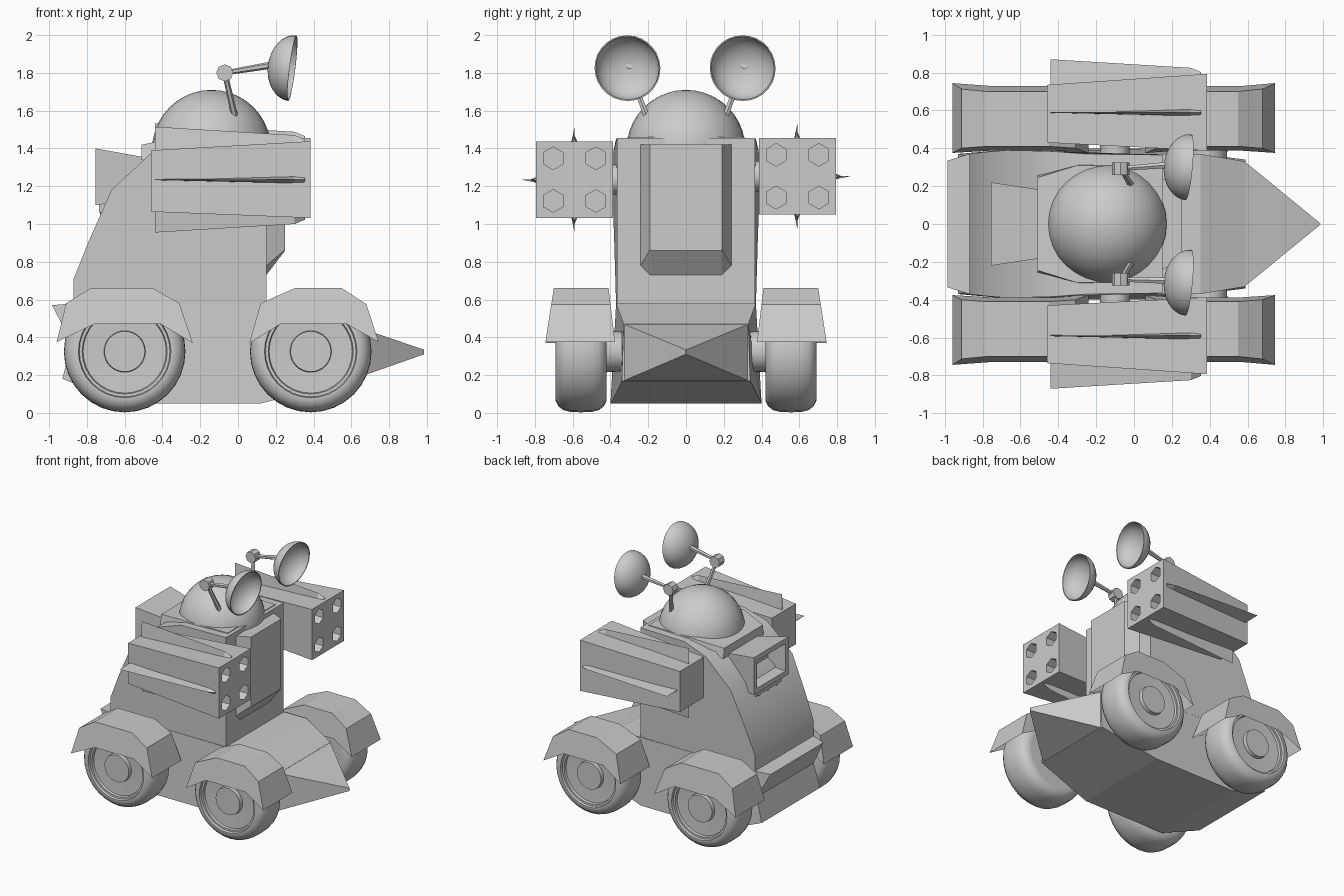
import bpy, bmesh, math
from mathutils import Vector, Matrix

if "Cube" in bpy.data.objects:
    bpy.data.objects.remove(bpy.data.objects["Cube"])


def finish(bm, name, smooth=None):
    bmesh.ops.remove_doubles(bm, verts=bm.verts, dist=1e-5)
    bmesh.ops.recalc_face_normals(bm, faces=bm.faces)
    me = bpy.data.meshes.new(name)
    bm.to_mesh(me)
    bm.free()
    ob = bpy.data.objects.new(name, me)
    bpy.context.collection.objects.link(ob)
    if smooth:
        bpy.ops.object.select_all(action='DESELECT')
        ob.select_set(True)
        bpy.context.view_layer.objects.active = ob
        bpy.ops.object.shade_smooth_by_angle(angle=math.radians(smooth))
    return ob


def loft(bm, loops, caps=True):
    """Skin a list of point loops, capping both ends."""
    rings = [[bm.verts.new(p) for p in loop] for loop in loops]
    for a, b in zip(rings, rings[1:]):
        for i in range(len(a)):
            j = (i + 1) % len(a)
            bm.faces.new((a[i], a[j], b[j], b[i]))
    if caps:
        bm.faces.new(rings[0])
        bm.faces.new(rings[-1])


def slab(name, pts, smooth=None):
    """Side profile of (x, z, half width) spanned across y."""
    bm = bmesh.new()
    loft(bm, [[(x, s * w, z) for x, z, w in pts] for s in (-1, 1)])
    return finish(bm, name, smooth)


def rect(x, y0, y1, z0, z1):
    return [(x, y0, z0), (x, y1, z0), (x, y1, z1), (x, y0, z1)]


def rod(bm, a, b, r0, r1, sides):
    a, b = Vector(a), Vector(b)
    q = (b - a).to_track_quat('Z', 'Y').to_matrix().to_4x4()
    bmesh.ops.create_cone(bm, cap_ends=True, segments=sides, radius1=r0, radius2=r1,
                          depth=(b - a).length, matrix=Matrix.Translation((a + b) / 2) @ q)


def lathe(bm, prof, segs, mat):
    """Revolve (radius, height) points about local z."""
    loft(bm, [[mat @ Vector((r * math.cos(math.tau * i / segs), r * math.sin(math.tau * i / segs), h))
               for i in range(segs)] for r, h in prof], caps=False)


# Hull: chassis with rear lip, pointed ram, upper body
slab("chassis", [(.35, .58, .37), (.59, .47, .33), (.59, .17, .34), (.12, .05, .40), (-.60, .05, .40),
                 (-.93, .18, .37), (-.88, .37, .36), (-.985, .57, .335), (-.87, .58, .37)])
bm = bmesh.new()
loft(bm, [rect(.585, -.33, .33, .17, .47), rect(.985, -.003, .003, .31, .335)])
finish(bm, "nose_ram")
slab("upper_body", [(.15, .57, .365), (.15, 1.455, .365), (-.25, 1.45, .37), (-.45, 1.385, .385),
                    (-.67, 1.18, .39), (-.79, .91, .38), (-.87, .71, .37), (-.87, .57, .37)], 35)
slab("dome_collar", [(.12, 1.46, .30), (-.30, 1.46, .31), (-.51, 1.42, .245), (-.51, 1.34, .255),
                     (-.30, 1.34, .33), (.12, 1.34, .33)])

# Front panel with sloped foot
bm = bmesh.new()
outline = lambda x, w, c, zb, zc: [(x, -w, 1.42), (x, -w, zc), (x, -c, zb),
                                   (x, c, zb), (x, w, zc), (x, w, 1.42)]
loft(bm, [outline(.13, .24, .19, .72, .77), outline(.15, .24, .19, .73, .78),
          outline(.25, .19, .185, .86, .865)])
finish(bm, "front_panel")

# Rear exhaust box with recessed mouth and teeth
bm = bmesh.new()
loft(bm, [rect(-.42, -.17, .17, 1.14, 1.34), rect(-.755, -.22, .22, 1.10, 1.40),
          rect(-.755, -.18, .18, 1.14, 1.36), rect(-.62, -.15, .15, 1.17, 1.33)])
finish(bm, "rear_vent")
bm = bmesh.new()
loft(bm, [rect(-.735, -.16, .16, 1.06, 1.11), rect(-.60, -.16, .16, 1.06, 1.14)])
for y in (-.11, 0, .11):
    rod(bm, (-.715, y, 1.07), (-.715, y, 1.0), .02, .008, 6)
finish(bm, "vent_teeth")

# Dome
bm = bmesh.new()
bmesh.ops.create_uvsphere(bm, u_segments=32, v_segments=20, radius=.315,
                          matrix=Matrix.Translation((-.14, 0, 1.395)))
finish(bm, "dome", 40)

# Wheels and fenders
TYRE = [(0, .34), (.105, .34), (.11, .42), (.235, .42), (.26, .42), (.29, .435), (.31, .46), (.32, .50),
        (.322, .555), (.32, .61), (.31, .65), (.29, .675), (.26, .69), (.245, .69), (.24, .672),
        (.225, .672), (.22, .655), (.11, .65), (.107, .68), (0, .68)]
FENDERS = {"rear": (-.60, [(-.96, .375), (-.91, .58), (-.78, .66), (-.45, .66), (-.31, .58), (-.24, .37)]),
           "front": (.385, [(.06, .37), (.12, .58), (.30, .66), (.55, .66), (.68, .575), (.745, .375)])}
for side, s in (("right", -1), ("left", 1)):
    for end, (cx, arc) in FENDERS.items():
        bm = bmesh.new()
        turn = Matrix.Rotation(-s * math.pi / 2, 4, 'X')
        lathe(bm, TYRE, 32, Matrix.Translation((cx, 0, .325)) @ turn)
        finish(bm, f"{end}_{side}_wheel", 35)
        bm = bmesh.new()
        pts = arc + [(cx + .19, .47), (cx - .16, .47)]
        t = lambda z: (z - .37) / .29
        walls = [[bm.verts.new((x, s * (a + (b - a) * t(z)), z)) for x, z in pts]
                 for a, b in ((.745, .70), (.375, .41))]
        for w in walls:
            bm.faces.new(w)
        for i in range(len(arc) - 1):
            bm.faces.new((walls[0][i], walls[0][i + 1], walls[1][i + 1], walls[1][i]))
        finish(bm, f"{end}_{side}_fender")

    # Missile pod: tapered box, hexagonal bores cut in the front
    dz = .018 if s > 0 else 0
    zc = 1.235 + dz
    bm = bmesh.new()
    loft(bm, [rect(-.46, s * .43, s * .735, zc - .17, zc + .155),
              rect(.385, s * .387, s * .793, zc - .203, zc + .203)])
    pod = finish(bm, f"{side}_missile_pod")
    bm = bmesh.new()
    for y in (.477, .703):
        for z in (-.113, .113):
            ring = [(s * y + .06 * math.sin(i * math.pi / 3), zc + z + .06 * math.cos(i * math.pi / 3))
                    for i in range(6)]
            loft(bm, [[(x, *p) for p in ring] for x in (.20, .5)])
    cutter = finish(bm, "bore_cutter")
    cutter.hide_render = True
    mod = pod.modifiers.new("bores", 'BOOLEAN')
    mod.operation, mod.object, mod.solver = 'DIFFERENCE', cutter, 'EXACT'
    bpy.context.view_layer.update()
    pod.data = bpy.data.meshes.new_from_object(pod.evaluated_get(bpy.context.evaluated_depsgraph_get()))
    pod.modifiers.clear()
    bpy.data.objects.remove(cutter)

    # Pod fins (top, bottom, outer) and mounting stub
    bm = bmesh.new()
    mid = Vector((0, s * .59, zc))
    for out, wid in ((Vector((0, 0, 1)), Vector((0, 1, 0))), (Vector((0, 0, -1)), Vector((0, 1, 0))),
                     (Vector((0, s, 0)), Vector((0, 0, 1)))):
        P = lambda x, h, w: Vector((x, 0, 0)) + mid + out * h + wid * w
        loft(bm, [[P(-.44, .13, -.003), P(-.44, .13, .003), P(-.44, .28, 0)],
                  [P(.30, .19, -.019), P(.30, .19, .019), P(.30, .235, 0)],
                  [P(.355, .19, -.02), P(.355, .19, .02), P(.355, .212, 0)]])
    finish(bm, f"{side}_pod_fins")
    bm = bmesh.new()
    rod(bm, (-.1, s * .33, zc), (-.1, s * .45, zc), .08, .08, 12)
    finish(bm, f"{side}_pod_mount", 35)

    # Antenna: jointed arm and dish
    knee = Vector((-.07, s * .293, 1.80))
    dish_c = Vector((.288, s * .305 - .005, 1.825))
    axis = Vector((1, -.09, -.125)).normalized()
    back = dish_c - axis * .13
    bm = bmesh.new()
    rod(bm, (-.015, s * .205, 1.56), knee, .018, .014, 6)
    rod(bm, knee, back + axis * .01, .013, .019, 6)
    rod(bm, knee - Vector((0, .033, 0)), knee + Vector((0, .033, 0)), .045, .045, 8)
    finish(bm, f"{side}_antenna_arm")
    bm = bmesh.new()
    m = Matrix.Translation(dish_c) @ axis.to_track_quat('Z', 'Y').to_matrix().to_4x4()
    bowl = [(r * math.sin(i * math.pi / 16), -d * math.cos(i * math.pi / 16))
            for r, d, steps in ((.175, .13, range(9)), (.168, .122, range(8, -1, -1))) for i in steps]
    lathe(bm, bowl, 28, m)
    finish(bm, f"{side}_antenna_dish", 40)
